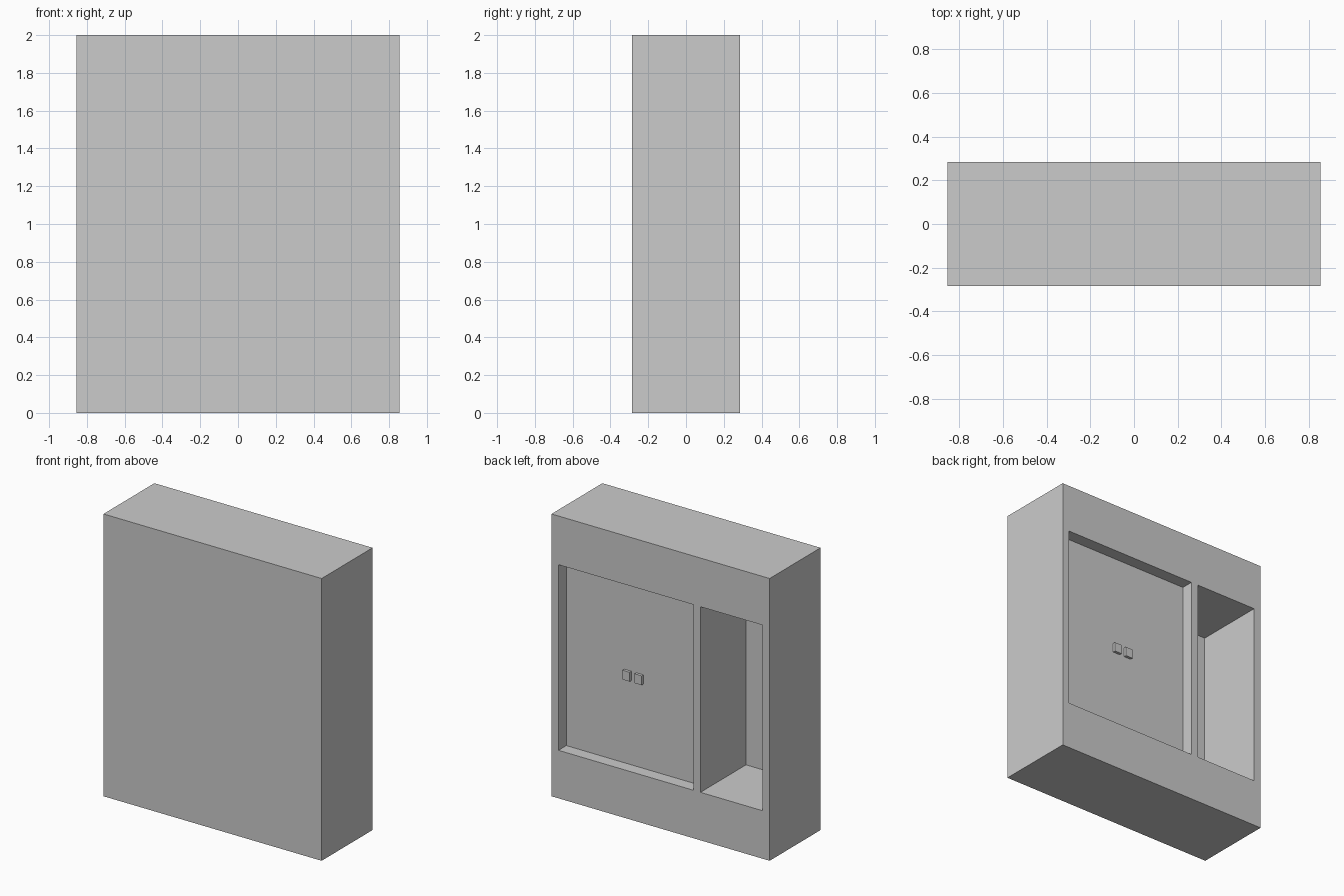
import bpy

if "Cube" in bpy.data.objects:
    bpy.data.objects.remove(bpy.data.objects["Cube"])

W, D, H = 1.71, 0.57, 2.0
BACK = D / 2
Z0, Z1 = 0.34, 1.655


def box(name, x0, x1, y0, y1, z0, z1):
    bpy.ops.mesh.primitive_cube_add(
        size=1, location=((x0 + x1) / 2, (y0 + y1) / 2, (z0 + z1) / 2))
    ob = bpy.context.object
    ob.name = name
    ob.scale = (x1 - x0, y1 - y0, z1 - z0)
    bpy.ops.object.transform_apply(location=False, rotation=False, scale=True)
    return ob


def cut(target, cutter):
    mod = target.modifiers.new("cut", 'BOOLEAN')
    mod.operation = 'DIFFERENCE'
    mod.solver = 'EXACT'
    mod.object = cutter
    bpy.context.view_layer.objects.active = target
    bpy.ops.object.modifier_apply(modifier=mod.name)
    bpy.data.objects.remove(cutter, do_unlink=True)


# Cabinet body
body = box("cabinet_body", -W / 2, W / 2, -BACK, BACK, 0, H)

# Shallow door recess and deep open compartment
DOOR_Y = BACK - 0.088
cut(body, box("door_cutter", -0.258, 0.80, DOOR_Y, BACK + 0.1, Z0, Z1))
cut(body, box("shelf_cutter", -0.80, -0.313, -0.225, BACK + 0.1, Z0, Z1))

# Pair of square door knobs
for side, name in ((-1, "knob_a"), (1, "knob_b")):
    x = 0.271 + side * 0.047
    box(name, x - 0.028, x + 0.028, DOOR_Y - 0.01, DOOR_Y + 0.02, 0.937, 1.003)
